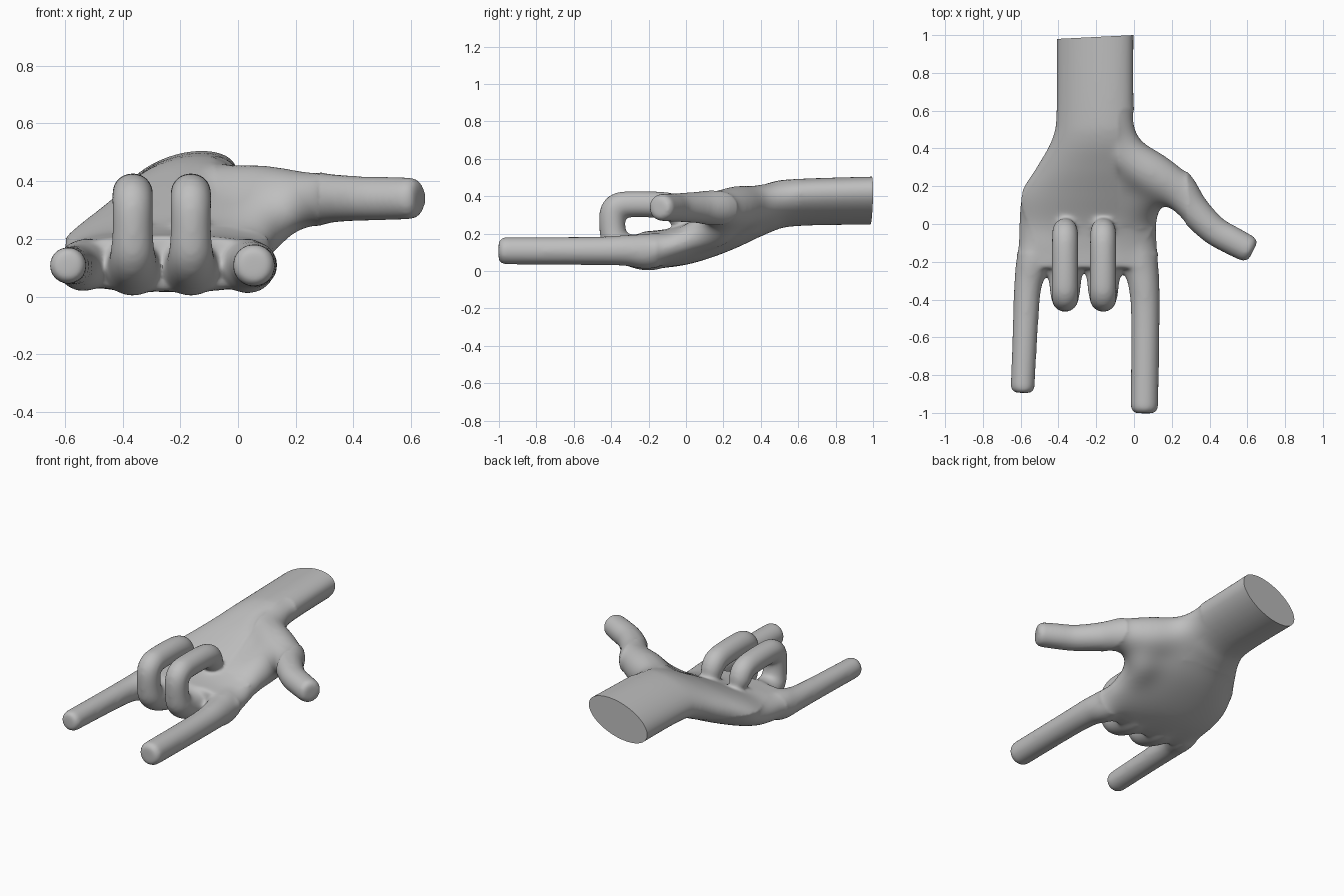
import bpy, bmesh, math
from mathutils import Vector

if "Cube" in bpy.data.objects:
    bpy.data.objects.remove(bpy.data.objects["Cube"])

VOXEL = 0.011
SIDES = 32
bm = bmesh.new()


def catmull(keys, steps):
    """Smoothly interpolate rows of numbers."""
    rows = []
    n = len(keys)
    for i in range(n - 1):
        a, b, c, d = (keys[max(i - 1, 0)], keys[i], keys[i + 1], keys[min(i + 2, n - 1)])
        for s in range(steps):
            t = s / steps
            rows.append([0.5 * (2 * q + (r - p) * t + (2 * p - 5 * q + 4 * r - w) * t * t
                                + (3 * q - p - 3 * r + w) * t ** 3)
                         for p, q, r, w in zip(a, b, c, d)])
    rows.append(list(keys[-1]))
    return rows


def skin(rings):
    """Bridge rings of points into a closed body."""
    loops = [[bm.verts.new(p) for p in ring] for ring in rings]
    faces = [bm.faces.new(loops[0]), bm.faces.new(loops[-1])]
    for a, b in zip(loops, loops[1:]):
        for i in range(SIDES):
            j = (i + 1) % SIDES
            faces.append(bm.faces.new((a[i], a[j], b[j], b[i])))
    bmesh.ops.recalc_face_normals(bm, faces=faces)


def tube(keys):
    """Round tube through (x, y, z, radius) points with a blunt tip."""
    rows = catmull(keys, 6)
    pts = [Vector(r[:3]) for r in rows]
    rads = [r[3] + 0.004 for r in rows]
    end = (pts[-1] - pts[-2]).normalized()
    pts.append(pts[-1] + end * rads[-1] * 0.3)
    rads.append(rads[-1] * 0.72)
    rings, side = [], Vector((0.3, 0.2, 1))
    for i, p in enumerate(pts):
        tan = (pts[min(i + 1, len(pts) - 1)] - pts[max(i - 1, 0)]).normalized()
        side = (side - tan * side.dot(tan)).normalized()
        up = tan.cross(side)
        rings.append([p + rads[i] * (side * math.cos(a) + up * math.sin(a))
                      for a in (2 * math.pi * k / SIDES for k in range(SIDES))])
    skin(rings)


# wrist and palm: y, centre x, centre z, half width, half height, tilt, squareness
palm = [
    (1.08, -.205, .378, .214, .114, 20, 2.0),
    (0.60, -.205, .367, .214, .113, 18, 2.0),
    (0.45, -.200, .340, .240, .124, 14, 2.0),
    (0.30, -.210, .272, .310, .130, 9, 2.1),
    (0.15, -.235, .203, .375, .121, 6, 2.2),
    (0.00, -.245, .142, .378, .108, 3, 2.5),
    (-.12, -.245, .119, .378, .103, 0, 2.6),
    (-.235, -.245, .116, .366, .095, 0, 2.6),
]
rings = []
for y, cx, cz, hw, hh, tilt, power in catmull(palm, 6):
    ct, st = math.cos(math.radians(tilt)), math.sin(math.radians(tilt))
    ring = []
    for k in range(SIDES):
        a = 2 * math.pi * k / SIDES
        c, s = math.cos(a), math.sin(a)
        u = hw * math.copysign(abs(c) ** (2 / power), c)
        v = hh * math.copysign(abs(s) ** (2 / power), s)
        ring.append((cx + u * ct - v * st, y, cz + u * st + v * ct))
    rings.append(ring)
skin(rings)

# straight index and little fingers
tube([(.0, .05, .16, .05), (.028, -.18, .108, .090), (.052, -.32, .11, .079),
      (.06, -.5, .108, .072), (.055, -.98, .108, .070)])
tube([(-.5, .05, .14, .05), (-.53, -.18, .110, .086), (-.561, -.32, .108, .07),
      (-.573, -.5, .108, .064), (-.59, -.875, .108, .060)])

# curled middle and ring fingers: y, z, radius
curl = [(.0, .13, .06), (-.18, .105, .098), (-.3, .112, .083), (-.37, .15, .074),
        (-.392, .22, .067), (-.392, .31, .067), (-.362, .347, .068), (-.3, .357, .067),
        (-.15, .355, .067), (-.07, .342, .066), (-.037, .30, .064), (-.035, .265, .058)]
for x in (-.163, -.365):
    tube([(x, y, z, r) for y, z, r in curl])

# thumb, rising out of the wrist
tube([(-.12, .52, .375, .08), (-.03, .365, .358, .105), (.1, .265, .338, .121),
      (.22, .19, .337, .103), (.31, .08, .34, .083), (.42, -.03, .34, .074),
      (.52, -.088, .34, .072), (.61, -.135, .34, .069)])
# web between thumb and index finger
tube([(-.02, -.06, .135, .06), (.03, .06, .185, .09), (.07, .17, .25, .115),
      (.16, .2, .325, .09)])

mesh = bpy.data.meshes.new("hand_parts")
bm.to_mesh(mesh)
bm.free()
hand = bpy.data.objects.new("hand", mesh)
bpy.context.collection.objects.link(hand)

# fuse the parts and soften the joins
remesh = hand.modifiers.new("fuse", 'REMESH')
remesh.mode = 'VOXEL'
remesh.voxel_size = VOXEL
soften = hand.modifiers.new("soften", 'SMOOTH')
soften.factor = 0.5
soften.iterations = 20
bpy.context.view_layer.update()
fused = bpy.data.meshes.new_from_object(
    hand.evaluated_get(bpy.context.evaluated_depsgraph_get()))
hand.modifiers.clear()

bm = bmesh.new()
bm.from_mesh(fused)

# extra softening at the thumb base and under the palm
soft = [v for v in bm.verts
        if (-.08 < v.co.x < .28 and -.02 < v.co.y < .6)
        or (v.co.z < .2 and -.15 < v.co.y < .4)]
for _ in range(110):
    bmesh.ops.smooth_vert(bm, verts=soft, factor=0.5,
                          use_axis_x=True, use_axis_y=True, use_axis_z=True)

# flat cut at the wrist
bmesh.ops.bisect_plane(bm, geom=bm.verts[:] + bm.edges[:] + bm.faces[:],
                       plane_co=(0, 1, .375), plane_no=(-.05, 1, 0), clear_outer=True)
bmesh.ops.holes_fill(bm, edges=[e for e in bm.edges if e.is_boundary], sides=0)
bmesh.ops.recalc_face_normals(bm, faces=bm.faces[:])
bm.to_mesh(fused)
bm.free()
hand.data = fused
fused.name = "hand"

grey = bpy.data.materials.new("plain grey")
grey.diffuse_color = (0.52, 0.52, 0.52, 1)
grey.use_nodes = True
grey.node_tree.nodes["Principled BSDF"].inputs["Base Color"].default_value = grey.diffuse_color
fused.materials.clear()
fused.materials.append(grey)

bpy.context.view_layer.objects.active = hand
hand.select_set(True)
bpy.ops.object.shade_smooth_by_angle(angle=math.radians(50))
